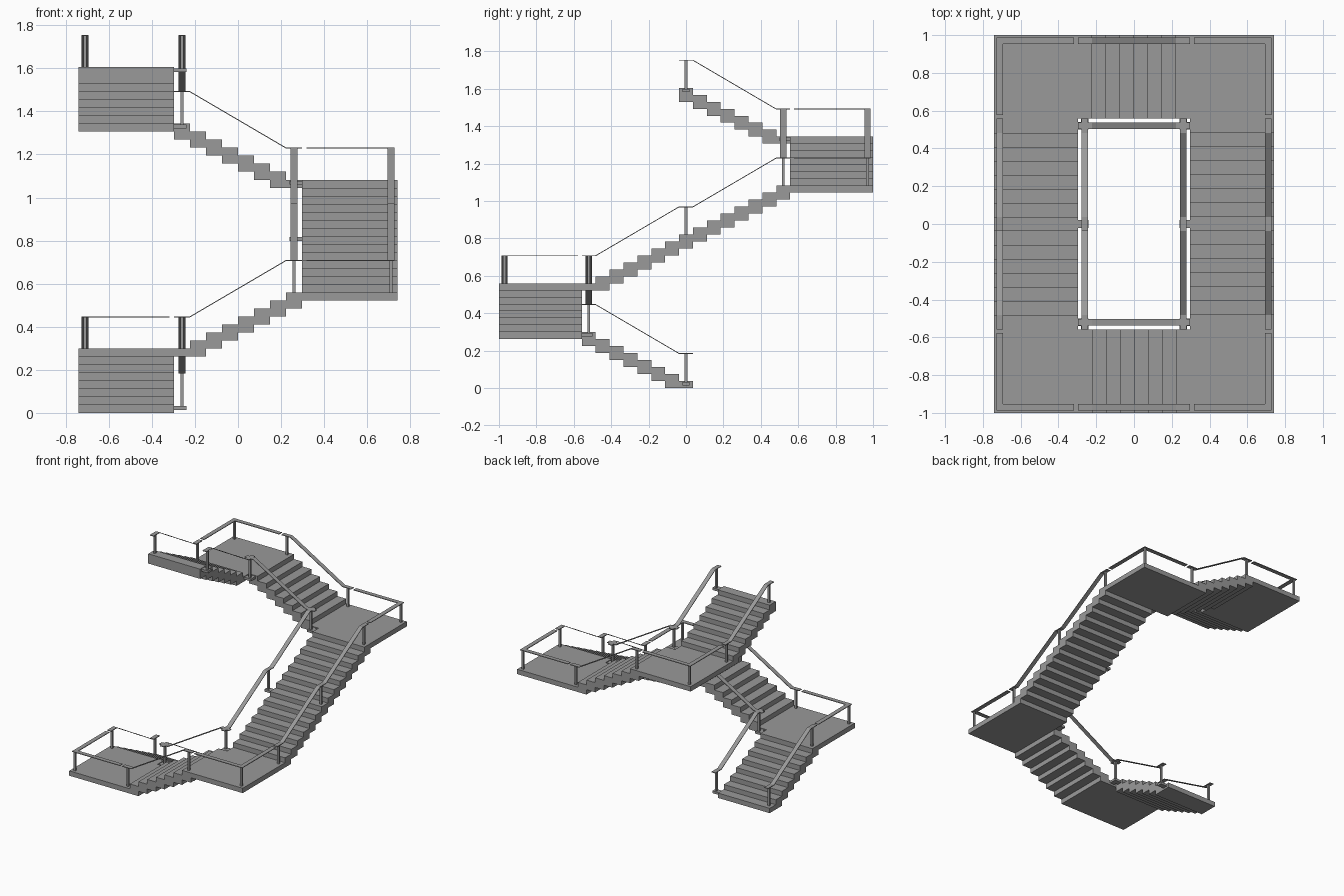
import bpy
import bmesh
from mathutils import Matrix, Vector

cube = bpy.data.objects.get("Cube")
if cube:
    bpy.data.objects.remove(cube, do_unlink=True)

WIDTH = 0.443            # stair and landing width
TREAD = 0.0743           # going of one step
RISE = 1.605 / 43        # height of one step
RAIL_HEIGHT = 0.15
RAIL_WIDTH = 0.033
RAIL_THICK = 0.005
INSET = 0.03             # outer rail distance from the edge
WELL = 0.037             # inner rail distance into the well
POST = 0.015

grey = bpy.data.materials.new("concrete_grey")
grey.use_nodes = True
grey.diffuse_color = (0.32, 0.32, 0.32, 1)
grey.node_tree.nodes["Principled BSDF"].inputs["Base Color"].default_value = grey.diffuse_color


def prism(bm, profile, y0, y1):
    """Extrude an outline in the local x-z plane from y0 to y1."""
    face = bm.faces.new([bm.verts.new((x, y0, z)) for x, z in profile])
    out = bmesh.ops.extrude_face_region(bm, geom=[face])["geom"]
    moved = [v for v in out if isinstance(v, bmesh.types.BMVert)]
    bmesh.ops.translate(bm, verts=moved, vec=(0, y1 - y0, 0))


def box(bm, x0, x1, y0, y1, z0, z1):
    prism(bm, [(x0, z0), (x1, z0), (x1, z1), (x0, z1)], y0, y1)


def finish(bm, name, frame):
    bmesh.ops.recalc_face_normals(bm, faces=bm.faces)
    mesh = bpy.data.meshes.new(name)
    bm.to_mesh(mesh)
    bm.free()
    mesh.materials.append(grey)
    obj = bpy.data.objects.new(name, mesh)
    obj.matrix_world = frame
    bpy.context.collection.objects.link(obj)


def steps(frame, name, level, count):
    """Sawtooth flight, stepped above and below."""
    top, under = [], []
    for i in range(count):
        ends = (i * TREAD, (i + 1) * TREAD)
        low = level + (i - 2 if i else -1)
        top += [(x, (level + i) * RISE) for x in ends]
        # the first two cells share one underside level
        under += [(x, low * RISE) for x in (ends if i != 1 else ends[1:])]
    # drop the redundant point where those two cells meet
    under.pop(1)
    bm = bmesh.new()
    prism(bm, top + under[::-1], -WIDTH, 0)
    finish(bm, name, frame)


def handrail(frame, name, level, supports, y):
    """Flat ribbon, level over each post and sloping between them."""
    line = []
    for i in supports:
        z = (level + i) * RISE + RAIL_HEIGHT
        line += [(i * TREAD, z), ((i + 1) * TREAD, z)]
    lower = [(x, z - RAIL_THICK) for x, z in reversed(line)]
    bm = bmesh.new()
    prism(bm, line + lower, y - RAIL_WIDTH / 2, y + RAIL_WIDTH / 2)
    finish(bm, name, frame)


def post(bm, x, y, z0, z1):
    h = POST / 2
    box(bm, x - h, x + h, y - h, y + h, z0, z1)


def posts(frame, name, level, supports, first):
    bm = bmesh.new()
    for i in supports:
        x = (i + 0.5) * TREAD
        z = (level + i) * RISE
        top = z + RAIL_HEIGHT - RAIL_THICK / 2
        post(bm, x, INSET - WIDTH, z, top)
        # the inner corner post belongs to the flight below
        if i or first:
            post(bm, x, WELL, z - 0.023, top)
        # bracket carrying the inner post
        box(bm, x - 0.02, x + 0.02, 0, WELL + 0.02, z - 0.023, z - 0.005)
    finish(bm, name, frame)


def landing(frame, name, level, x):
    z = level * RISE
    bm = bmesh.new()
    box(bm, x, x + WIDTH, -WIDTH, 0, z - RISE, z)
    finish(bm, name, frame)
    # corner guard rail with one post
    cx, cy, h = x + WIDTH - INSET, INSET - WIDTH, RAIL_WIDTH / 2
    top = z + RAIL_HEIGHT
    bm = bmesh.new()
    box(bm, x + 0.02, cx + h, cy - h, cy + h, top - RAIL_THICK, top)
    box(bm, cx - h, cx + h, cy + h, -0.02, top - RAIL_THICK, top)
    post(bm, cx, cy, z, top - RAIL_THICK / 2)
    finish(bm, name + "_guard_rail", frame)


# start corner, direction of travel, first level, number of treads
EX, EY = 4 * TREAD, 7.5 * TREAD
flights = [
    ((-EX, TREAD / 2), (0, -1), 1, 8),
    ((-EX, -EY), (1, 0), 8, 8),
    ((EX, -EY), (0, 1), 15, 15),
    ((EX, EY), (-1, 0), 29, 8),
    ((-EX, EY), (0, -1), 36, 8),
]
for n, (start, d, level, count) in enumerate(flights, 1):
    # local x runs up the flight, local y points into the well
    frame = Matrix.Translation(Vector((*start, 0))) @ Matrix((
        (d[0], -d[1], 0, 0), (d[1], d[0], 0, 0), (0, 0, 1, 0), (0, 0, 0, 1)))
    supports = [0, 7, 14] if count > 8 else [0, count - 1]
    steps(frame, f"flight_{n}_steps", level, count)
    handrail(frame, f"flight_{n}_inner_rail", level, supports, WELL)
    handrail(frame, f"flight_{n}_outer_rail", level, supports, INSET - WIDTH)
    posts(frame, f"flight_{n}_posts", level, supports, n == 1)
    if n < len(flights):
        landing(frame, f"landing_{n}", level + count - 1, count * TREAD)
